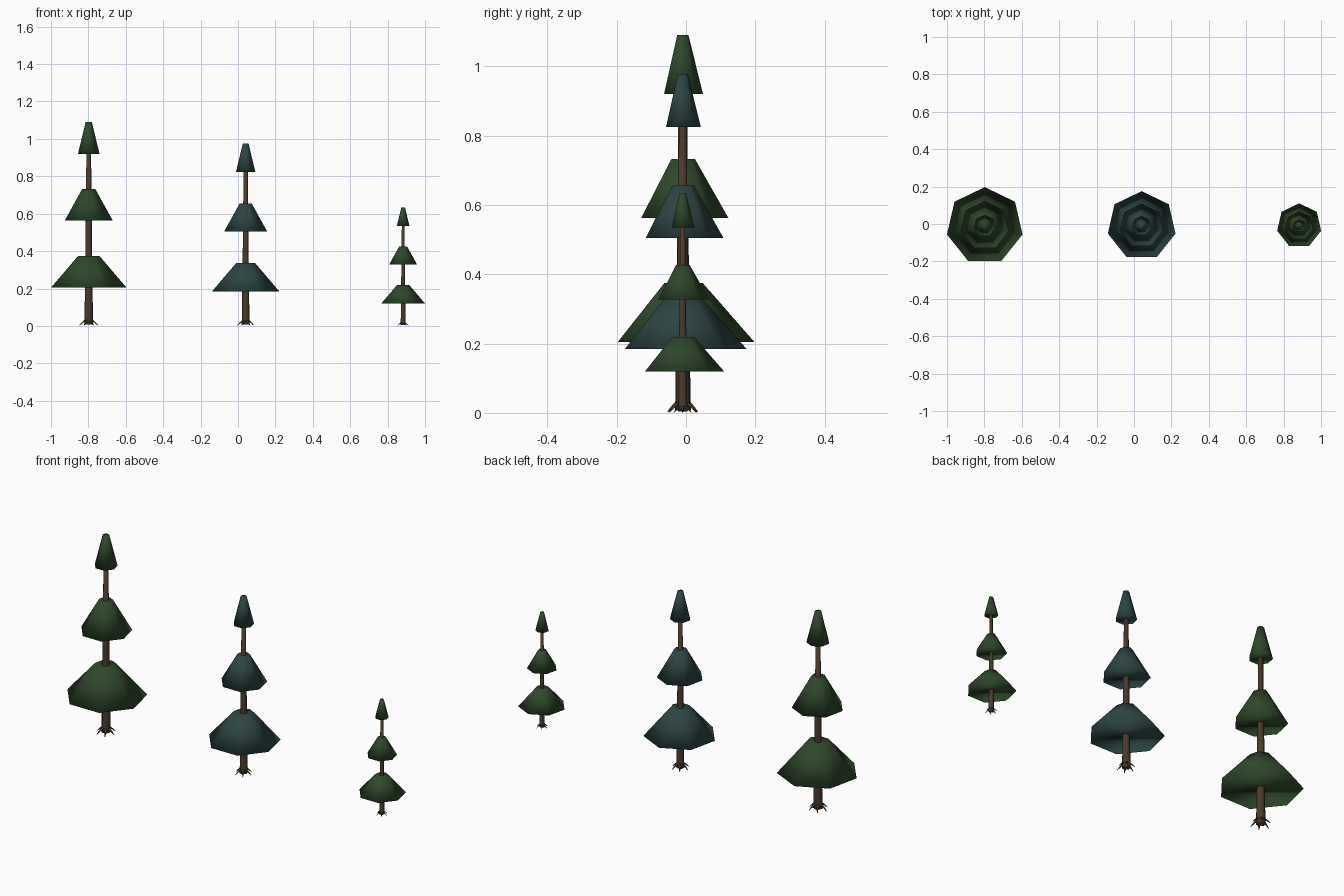
import bpy, bmesh, math
from mathutils import Vector

if "Cube" in bpy.data.objects:
    bpy.data.objects.remove(bpy.data.objects["Cube"], do_unlink=True)

SIDES = 7


def make_material(name, rgb):
    mat = bpy.data.materials.new(name)
    mat.use_nodes = True
    mat.diffuse_color = (*rgb, 1)
    mat.node_tree.nodes["Principled BSDF"].inputs["Base Color"].default_value = (*rgb, 1)
    return mat


GREEN = make_material("pine green", (0.027, 0.065, 0.023))
TEAL = make_material("spruce teal", (0.025, 0.06, 0.058))
BARK = make_material("bark brown", (0.07, 0.042, 0.023))


def add_rings(bm, rings, sides):
    """Loft closed polygon rings given as (centre, radius), first corner towards the back."""
    loops = []
    for centre, radius in rings:
        angles = [math.pi / 2 + math.tau * i / sides for i in range(sides)]
        loops.append([bm.verts.new(Vector(centre) + radius * Vector((math.cos(a), math.sin(a), 0)))
                      for a in angles])
    for low, high in zip(loops, loops[1:]):
        for i in range(sides):
            j = (i + 1) % sides
            bm.faces.new((low[i], low[j], high[j], high[i]))
    bm.faces.new(loops[0][::-1])
    bm.faces.new(loops[-1])


def finish(bm, name, mat, location, scale):
    mesh = bpy.data.meshes.new(name)
    bm.to_mesh(mesh)
    bm.free()
    mesh.materials.append(mat)
    mesh.shade_smooth()
    obj = bpy.data.objects.new(name, mesh)
    bpy.context.collection.objects.link(obj)
    obj.location = location
    obj.scale = (scale,) * 3


# Foliage tiers: name, bottom z, top z, bottom radius, top radius
TIERS = [
    ("lower_foliage", 0.205, 0.375, 0.207, 0.058),
    ("middle_foliage", 0.563, 0.732, 0.132, 0.036),
    ("top_foliage", 0.92, 1.09, 0.059, 0.017),
]


def tree(label, x, scale, leaf):
    place = (x, -0.01, 0)

    # Foliage skirts with flat undersides
    for name, z0, z1, r0, r1 in TIERS:
        bm = bmesh.new()
        add_rings(bm, [((0, 0, z0), r0), ((0, 0, z1), r1)], SIDES)
        finish(bm, f"{label}_{name}", leaf, place, scale)

    # Tapered trunk with a slight flare at the foot
    bm = bmesh.new()
    add_rings(bm, [((0, 0, 0.008), 0.025), ((0, 0, 0.04), 0.023),
                   ((0, 0, 0.45), 0.018), ((0, 0, 1.0), 0.012)], SIDES)
    finish(bm, f"{label}_trunk", BARK, place, scale)

    # Small pointed roots splaying outwards
    bm = bmesh.new()
    for i in range(6):
        a = math.tau * i / 6
        out = Vector((math.cos(a), math.sin(a), 0))
        add_rings(bm, [(out * 0.05 + Vector((0, 0, 0.002)), 0.002),
                       (out * 0.036 + Vector((0, 0, 0.016)), 0.005),
                       (out * 0.016 + Vector((0, 0, 0.032)), 0.009)], 5)
    finish(bm, f"{label}_roots", BARK, place, scale)


tree("tall_tree", -0.798, 1.0, GREEN)
tree("medium_tree", 0.041, 0.896, TEAL)
tree("small_tree", 0.883, 0.582, GREEN)
